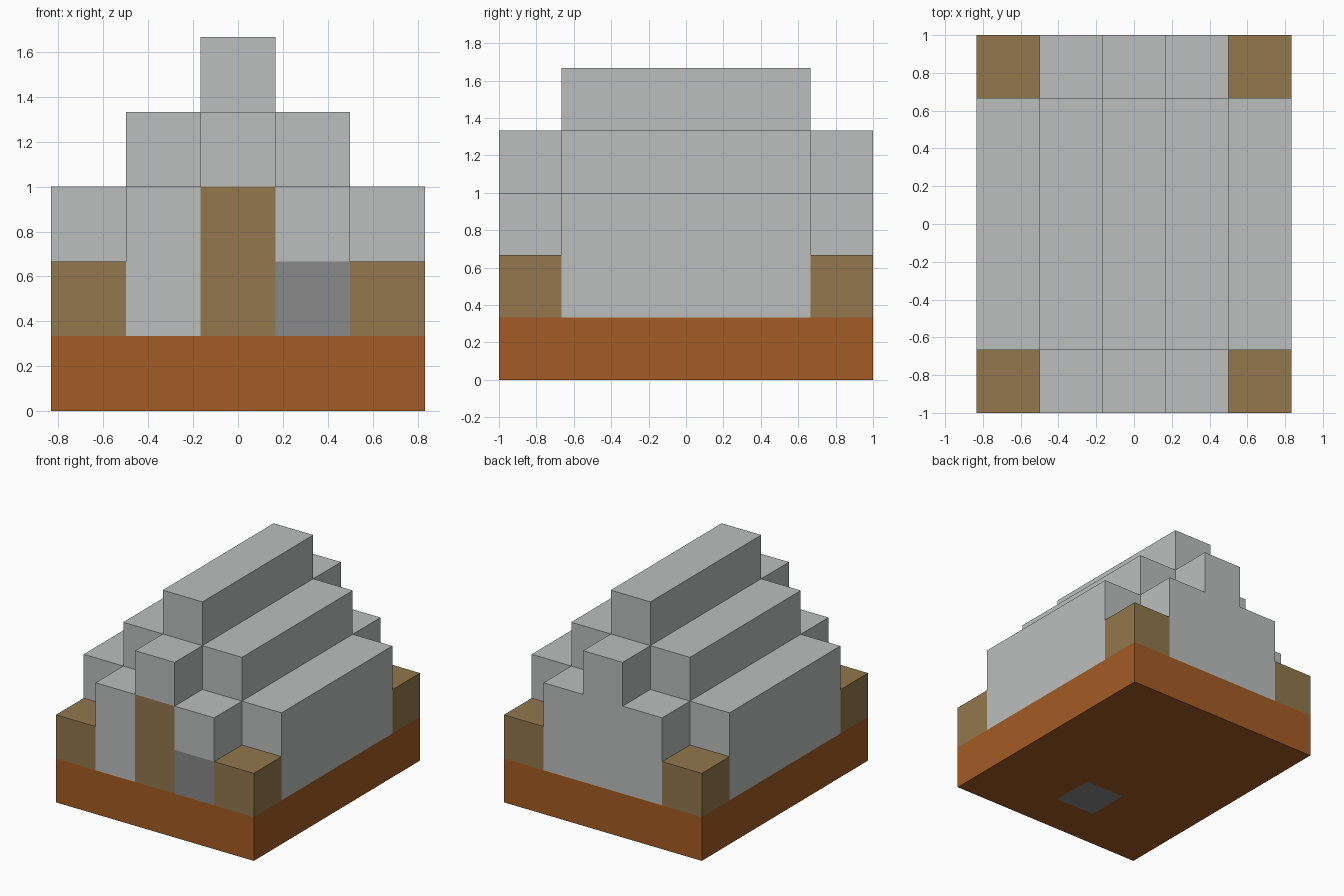
import bpy
import bmesh
from mathutils import Vector

U = 1 / 3  # one block

cube = bpy.data.objects.get("Cube")
if cube:
    bpy.data.objects.remove(cube, do_unlink=True)


def material(name, rgb):
    # 8-bit display colour to linear
    lin = [((c / 255 + 0.055) / 1.055) ** 2.4 for c in rgb] + [1]
    mat = bpy.data.materials.new(name)
    mat.use_nodes = True
    mat.diffuse_color = lin
    mat.node_tree.nodes["Principled BSDF"].inputs["Base Color"].default_value = lin
    return mat


earth = material("orange_brown_earth", (164, 91, 35))
wood = material("tan_wood", (146, 119, 77))
stone = material("light_grey_stone", (187, 191, 190))
dark = material("dark_grey_stone", (136, 136, 136))


def stepped_block(name, steps, y0, y1, z0, mats, cuts=(), rule=None):
    """Extrude a symmetric stepped outline along y; steps are (half width, top), widest first.
    All sizes are in blocks. Cuts are (axis, position); rule picks a face's material."""
    right, low = [], z0
    for half, top in steps:
        right += [(half, low), (half, top)]
        low = top
    outline = right + [(-x, z) for x, z in reversed(right)]
    bm = bmesh.new()
    face = bm.faces.new([bm.verts.new((x, y0, z)) for x, z in outline])
    extruded = bmesh.ops.extrude_face_region(bm, geom=[face], use_keep_orig=True)
    moved = [v for v in extruded["geom"] if isinstance(v, bmesh.types.BMVert)]
    bmesh.ops.translate(bm, verts=moved, vec=(0, y1 - y0, 0))
    for axis, pos in cuts:
        normal = Vector((0, 0, 0))
        normal[axis] = 1
        bmesh.ops.bisect_plane(bm, geom=bm.verts[:] + bm.edges[:] + bm.faces[:],
                               plane_co=normal * pos, plane_no=normal)
    bmesh.ops.recalc_face_normals(bm, faces=bm.faces)
    if rule:
        for f in bm.faces:
            f.material_index = rule(f.calc_center_median(), f.normal)
    bmesh.ops.scale(bm, verts=bm.verts, vec=(U, U, U))
    mesh = bpy.data.meshes.new(name)
    bm.to_mesh(mesh)
    bm.free()
    for m in mats:
        mesh.materials.append(m)
    obj = bpy.data.objects.new(name, mesh)
    bpy.context.collection.objects.link(obj)
    return obj


# Ground slab with one dark stone showing underneath
def slab_colour(c, n):
    return int(n.z < -0.5 and abs(c.x) < 0.5 and -2 < c.y < -1)


stepped_block("ground_slab", [(2.5, 1)], -3, 3, 0, [earth, dark],
              [(0, -0.5), (0, 0.5), (1, -2), (1, -1)], slab_colour)

# Main hall with stepped roof
stepped_block("main_hall", [(2.5, 3), (1.5, 4), (0.5, 5)], -2, 2, 1, [stone])


# Front gable with a door and a dark stone beside it
def gable_colour(c, n):
    if n.y > -0.5:
        return 0
    if abs(c.x) < 0.5 and c.z < 3:
        return 1
    return 2 if c.x > 0.5 and c.z < 2 else 0


gable = [(1.5, 3), (0.5, 4)]
stepped_block("front_gable", gable, -3, -2, 1, [stone, wood, dark],
              [(0, -0.5), (0, 0.5), (2, 2), (2, 3)], gable_colour)
stepped_block("back_gable", gable, 2, 3, 1, [stone])

# Wooden corner blocks
for end, y in (("front", -3), ("back", 2)):
    for side, x in (("right", -2), ("left", 2)):
        post = stepped_block(f"{end}_{side}_corner_block", [(0.5, 2)], y, y + 1, 1, [wood])
        post.location.x = x * U
